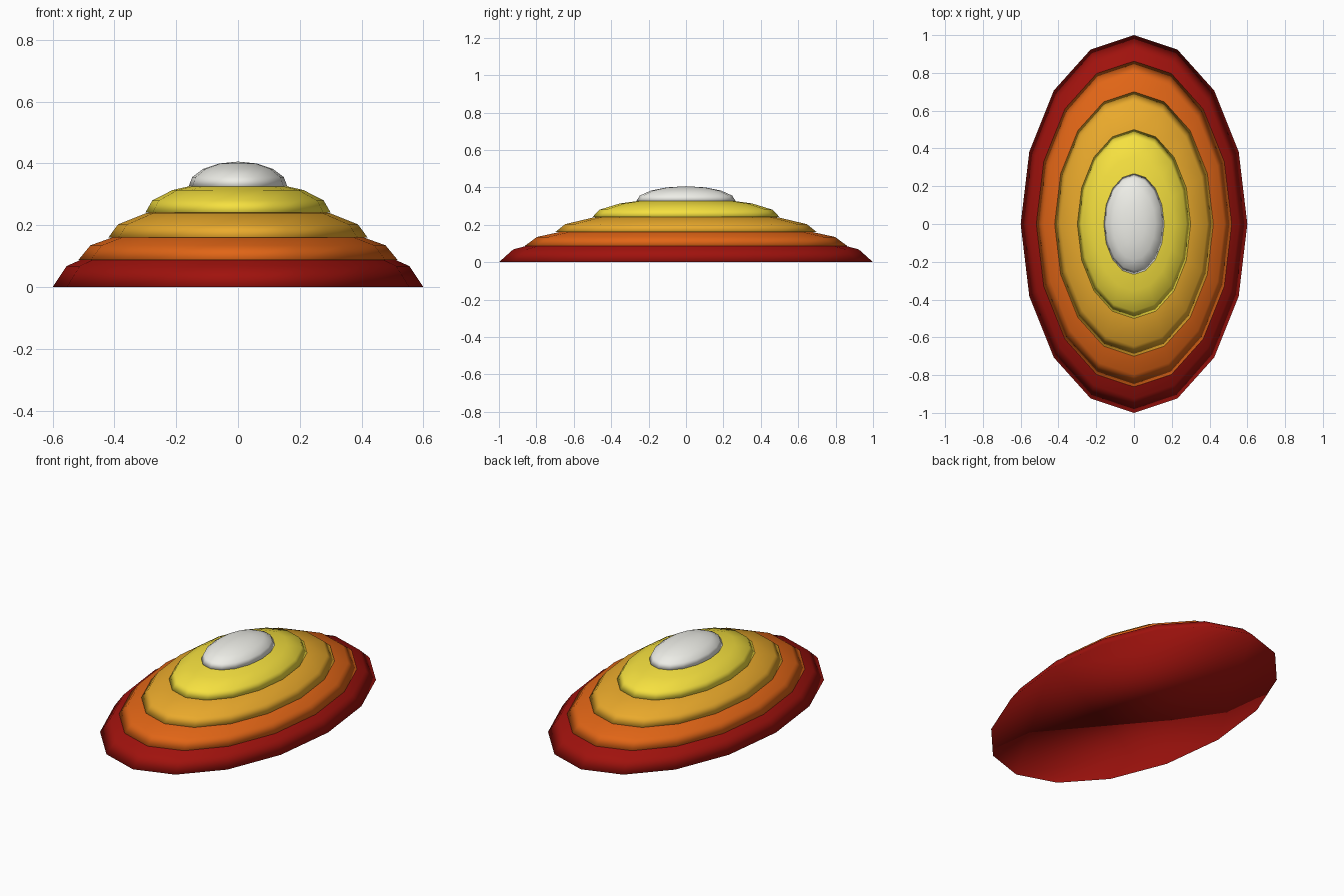
import bpy, bmesh, math

if "Cube" in bpy.data.objects:
    bpy.data.objects.remove(bpy.data.objects["Cube"])

SIDES = 16   # low-poly elliptical outline
RATIO = 0.6  # width / length


def dome(name, length, z0, height, color):
    """Flat-bottomed half ellipsoid, smooth shaded."""
    bm = bmesh.new()
    rings = []
    for i in range(4):
        a = math.radians(22.5 * i)
        r, z = length * math.cos(a), z0 + height * math.sin(a)
        rings.append([bm.verts.new((RATIO * r * math.cos(2 * math.pi * k / SIDES),
                                    r * math.sin(2 * math.pi * k / SIDES), z))
                      for k in range(SIDES)])
    top = bm.verts.new((0, 0, z0 + height))
    for k in range(SIDES):
        n = (k + 1) % SIDES
        for lo, hi in zip(rings, rings[1:]):
            bm.faces.new((lo[k], lo[n], hi[n], hi[k]))
        bm.faces.new((rings[-1][k], rings[-1][n], top))
    bm.faces.new(rings[0][::-1])
    for f in bm.faces:
        f.smooth = True
    me = bpy.data.meshes.new(name)
    bm.to_mesh(me)
    bm.free()
    mat = bpy.data.materials.new(name + "_color")
    mat.diffuse_color = (*color, 1)
    mat.use_nodes = True
    mat.node_tree.nodes["Principled BSDF"].inputs["Base Color"].default_value = mat.diffuse_color
    me.materials.append(mat)
    bpy.context.collection.objects.link(bpy.data.objects.new(name, me))


# Stacked layers, bottom to top: half length, base height, thickness
dome("red_base", 1.0, 0.0, 0.178, (0.35, 0.006, 0.004))
dome("orange_layer", 0.862, 0.087, 0.125, (0.75, 0.13, 0.008))
dome("amber_layer", 0.70, 0.16, 0.112, (0.82, 0.40, 0.025))
dome("yellow_layer", 0.50, 0.241, 0.103, (0.92, 0.75, 0.05))
dome("white_cap", 0.267, 0.325, 0.081, (0.85, 0.85, 0.80))
